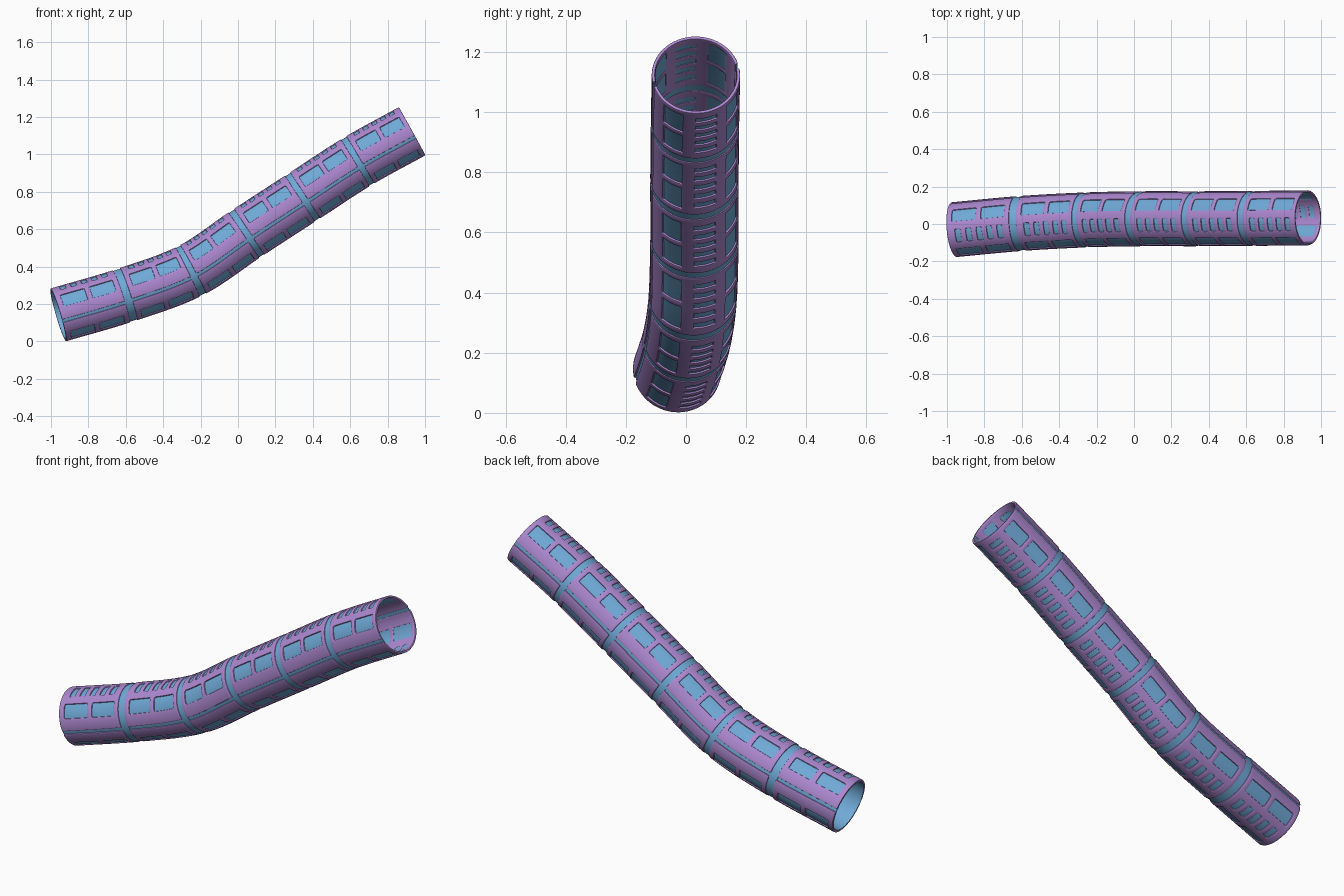
import bpy, bmesh, math
from mathutils import Vector

if "Cube" in bpy.data.objects:
    bpy.data.objects.remove(bpy.data.objects["Cube"])

R = 0.147          # outer radius of the tunnel
CENTRE = 14        # tilt of the top panel's centre towards the front, degrees
GAP = 0.046        # half joint width, as a fraction of one section

# Centre line: one point per joint
PATH = [Vector(p) for p in (
    (-0.961, -0.030, 0.142), (-0.602, 0.003, 0.248), (-0.255, 0.022, 0.378),
    (0.045, 0.028, 0.577), (0.345, 0.028, 0.772), (0.640, 0.030, 0.963),
    (0.931, 0.033, 1.124))]
PTS = [2 * PATH[0] - PATH[1]] + PATH + [2 * PATH[-1] - PATH[-2]]
N = len(PATH) - 1


def frame(t):
    """Centre, up and front vectors at joint parameter t (Catmull-Rom)."""
    i = min(max(int(t), 0), N - 1)
    u = t - i
    a, b, c, d = PTS[i:i + 4]
    k1, k2, k3 = c - a, 2 * a - 5 * b + 4 * c - d, 3 * b - a - 3 * c + d
    pos = 0.5 * (2 * b + k1 * u + k2 * u * u + k3 * u ** 3)
    tan = (k1 + 2 * k2 * u + 3 * k3 * u * u).normalized()
    front = tan.cross(Vector((0, 0, 1))).normalized()
    return pos, front.cross(tan), front


def patch(bm, r, t0, t1, nt, a0, a1, na, hole=lambda i, j: False):
    """Curved sheet on the tunnel, leaving out the cells where hole is true."""
    closed = abs(a1 - a0 - 360) < 0.01
    rows = []
    for i in range(nt + 1):
        pos, up, front = frame(t0 + (t1 - t0) * i / nt)
        row = []
        for j in range(na if closed else na + 1):
            a = math.radians(a0 + (a1 - a0) * j / na)
            row.append(bm.verts.new(pos + r * (math.cos(a) * up + math.sin(a) * front)))
        rows.append(row)
    for i in range(nt):
        for j in range(na):
            if not hole(i, j):
                k = (j + 1) % len(rows[i])
                bm.faces.new((rows[i][j], rows[i][k], rows[i + 1][k], rows[i + 1][j]))


def finish(bm, name, mat, thick, bevel=0):
    """Turn the sheets into a solid, smooth object."""
    bmesh.ops.delete(bm, geom=[v for v in bm.verts if not v.link_faces], context='VERTS')
    bm.normal_update()
    pos, _, _ = frame(0.5)
    me = bpy.data.meshes.new(name)
    # make every sheet face outwards
    for f in bm.faces:
        c = f.calc_center_median()
        axis = min((frame(n / 10)[0] for n in range(N * 10 + 1)), key=lambda p: (p - c).length)
        if f.normal.dot(c - axis) < 0:
            f.normal_flip()
    bm.to_mesh(me)
    bm.free()
    me.materials.append(mat)
    ob = bpy.data.objects.new(name, me)
    bpy.context.collection.objects.link(ob)
    s = ob.modifiers.new("thickness", 'SOLIDIFY')
    s.thickness, s.offset = thick, -1
    if bevel:
        b = ob.modifiers.new("rounded_edges", 'BEVEL')
        b.width, b.segments, b.limit_method = bevel, 2, 'ANGLE'
        b.angle_limit = math.radians(50)
    bpy.ops.object.select_all(action='DESELECT')
    ob.select_set(True)
    bpy.context.view_layer.objects.active = ob
    bpy.ops.object.convert(target='MESH')
    bpy.ops.object.shade_smooth_by_angle(angle=math.radians(40))


def colour(name, rgb):
    m = bpy.data.materials.new(name)
    m.diffuse_color = (*rgb, 1)
    m.use_nodes = True
    m.node_tree.nodes["Principled BSDF"].inputs["Base Color"].default_value = m.diffuse_color
    return m


purple = colour("purple_shell", (0.42, 0.25, 0.64))
blue = colour("blue_glass", (0.16, 0.40, 0.68))

NT, NA, HALF = 24, 60, 86.5
STEP = 2 * HALF / NA
WINDOWS = ((2, 11), (13, 22))                # cell ranges along a section
SLOTS = tuple((k, k + 2) for k in (3, 7, 11, 15, 19))


def opening(i, j):
    """Two windows on each side of a middle row of five slots."""
    d = abs(j + 0.5 - NA / 2)
    if d < 5:
        return any(a <= i < b for a, b in SLOTS)
    return 11 < d < 21 and any(a <= i < b for a, b in WINDOWS)


for n in range(N):
    t0 = n + (GAP if n else 0)
    t1 = n + 1 - (GAP if n < N - 1 else 0)
    if n == 0:
        t1 -= 0.015                          # first joint is a little wider
    cell = (t1 - t0) / NT

    # Purple shell: a top and a bottom half, turned 180 degrees
    bm = bmesh.new()
    for c in (CENTRE, CENTRE + 180):
        patch(bm, R, t0, t1, NT, c - HALF, c + HALF, NA, opening)
    finish(bm, f"shell_section_{n + 1}", purple, 0.011, 0.0035)

    # Blue panes behind the windows and slots, and side strips
    bm = bmesh.new()
    for c in (CENTRE, CENTRE + 180):
        for lo, hi in WINDOWS:
            for side in (9, 41):
                a = c + (side - NA / 2) * STEP
                patch(bm, R - 0.006, t0 + (lo - .4) * cell, t0 + (hi + .4) * cell, 5,
                      a - 0.4 * STEP, a + 10.4 * STEP, 10)
        patch(bm, R - 0.006, t0 + 2.5 * cell, t0 + 21.5 * cell, 10,
              c - 5.4 * STEP, c + 5.4 * STEP, 10)
        patch(bm, R - 0.006, t0, t1, 16, c + 88 - 3, c + 92 + 3, 4)
    finish(bm, f"window_panes_{n + 1}", blue, 0.003)

    # Blue band in the joint to the next section
    if n < N - 1:
        bm = bmesh.new()
        patch(bm, R - 0.004, t1 - 0.01, n + 1 + GAP + 0.01, 4, 0, 360, 96)
        finish(bm, f"joint_band_{n + 1}", blue, 0.005)

# Blue lining inside the lowest section
bm = bmesh.new()
patch(bm, R - 0.0115, 0, 1, 16, 0, 360, 96)
finish(bm, "entrance_lining", blue, 0.002)
